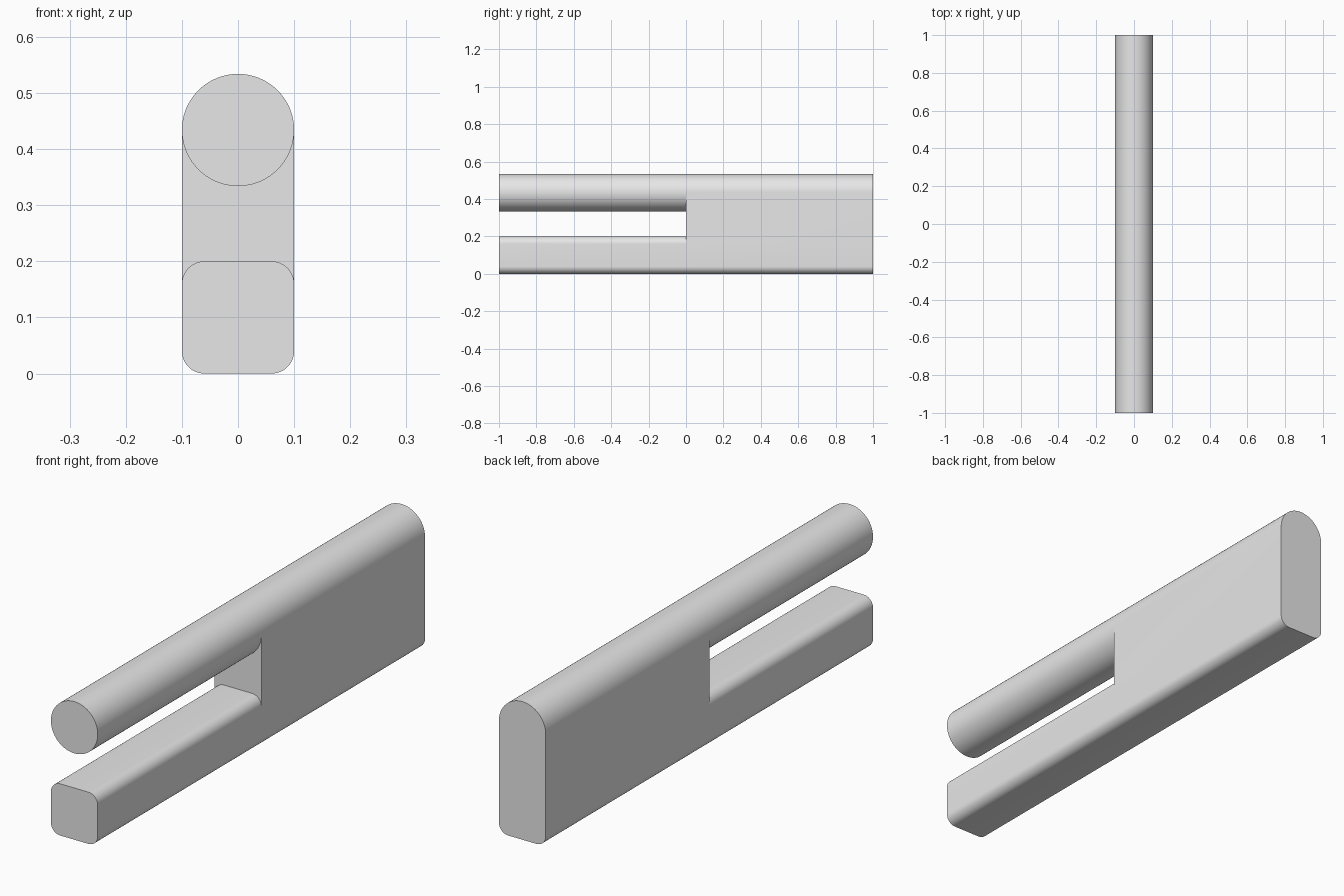
import bpy
import bmesh
from math import sin, cos, radians

cube = bpy.data.objects.get("Cube")
if cube:
    bpy.data.objects.remove(cube, do_unlink=True)

RADIUS, ROD_Z = 0.1, 0.434       # round upper rod
BAR, CORNER = 0.2, 0.04          # square lower bar with rounded corners
FRONT, MIDDLE, BACK = -1, 0, 1


def arc(cx, cz, r, start, end, steps):
    angles = [radians(start + (end - start) * i / steps) for i in range(steps + 1)]
    return [(cx + r * cos(a), cz + r * sin(a)) for a in angles]


def bar_corner(sx, start):
    low = start >= 180
    x = sx * (RADIUS - CORNER)
    return arc(x, CORNER if low else BAR - CORNER, CORNER, start, start + 90, 12)


# Half profiles, all running counter-clockwise
rod_top = arc(0, ROD_Z, RADIUS, 0, 180, 48)
rod_bottom = arc(0, ROD_Z, RADIUS, 180, 360, 48)
bar_top = bar_corner(1, 0) + bar_corner(-1, 90)
bar_bottom = bar_top[-1:] + bar_corner(-1, 180) + bar_corner(1, 270) + bar_top[:1]

bm = bmesh.new()


def cap(profile, y):
    bm.faces.new([bm.verts.new((x, y, z)) for x, z in profile])


def walls(profile, y0, y1):
    for (xa, za), (xb, zb) in zip(profile, profile[1:] + profile[:1]):
        if abs(xa - xb) + abs(za - zb) > 1e-6:
            corners = [(xa, y0, za), (xb, y0, zb), (xb, y1, zb), (xa, y1, za)]
            bm.faces.new([bm.verts.new(c) for c in corners])


# Two front prongs, the solid rear body, and the wall at the end of the slot
rod = rod_top + rod_bottom[1:-1]
bar = bar_top + bar_bottom[1:-1]
body = rod_top + bar_bottom
for prong in (rod, bar):
    cap(prong, FRONT)
    walls(prong, FRONT, MIDDLE)
walls(body, MIDDLE, BACK)
cap(body, BACK)
cap(rod_bottom + bar_top, MIDDLE)

bmesh.ops.remove_doubles(bm, verts=bm.verts, dist=1e-5)
bmesh.ops.recalc_face_normals(bm, faces=bm.faces)
mesh = bpy.data.meshes.new("slotted_body")
bm.to_mesh(mesh)
bm.free()

# Plain grey finish
grey = bpy.data.materials.new("light_grey")
grey.use_nodes = True
colour = (0.8, 0.8, 0.8, 1)
grey.diffuse_color = colour
grey.node_tree.nodes["Principled BSDF"].inputs["Base Color"].default_value = colour
mesh.materials.append(grey)

obj = bpy.data.objects.new("slotted_body", mesh)
bpy.context.collection.objects.link(obj)
bpy.ops.object.select_all(action='DESELECT')
obj.select_set(True)
bpy.context.view_layer.objects.active = obj
bpy.ops.object.shade_smooth_by_angle(angle=radians(30))
